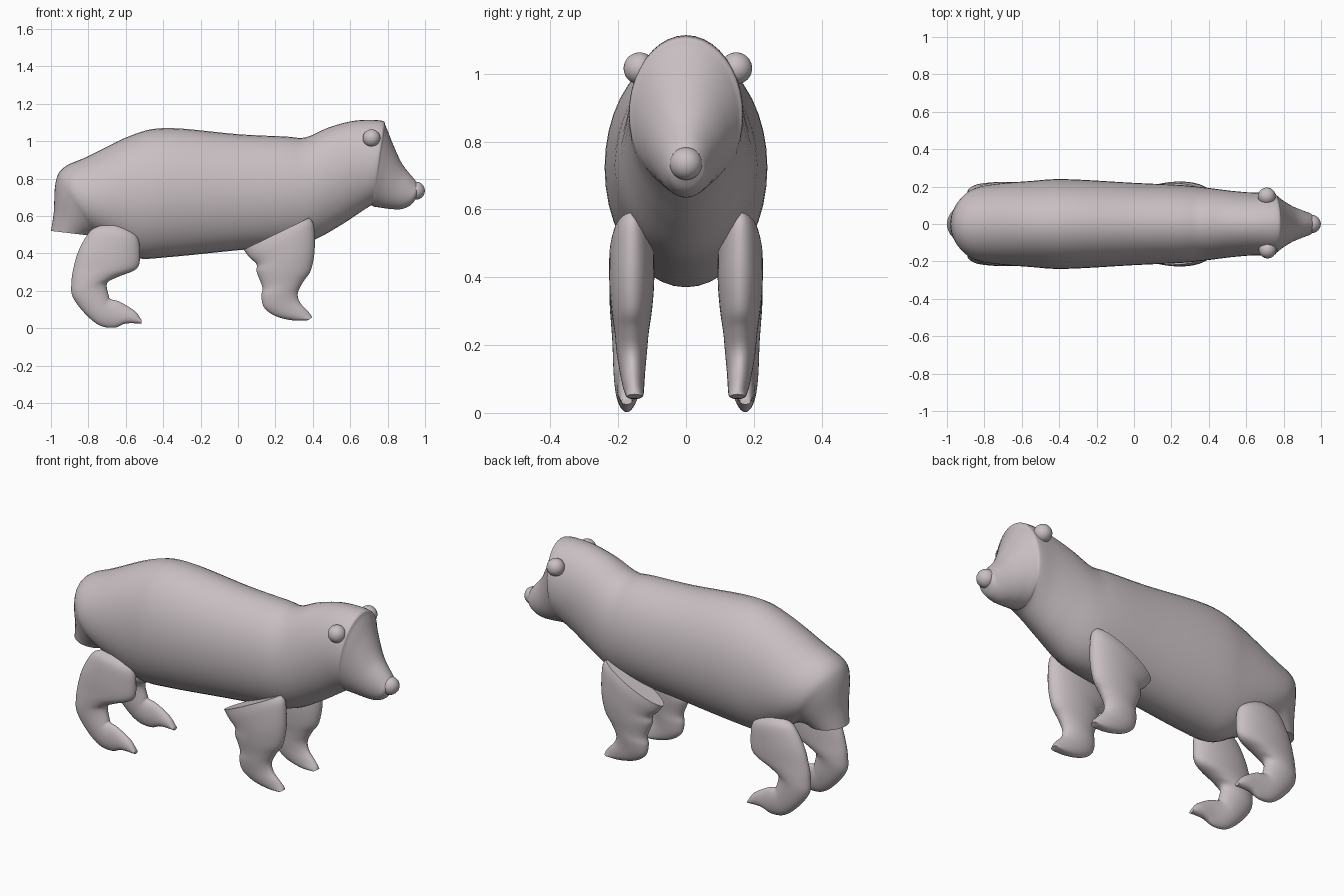
import bpy, bmesh, math
from mathutils import Vector

fur = bpy.data.materials.new("pale mauve grey")
fur.diffuse_color = (0.58, 0.52, 0.54, 1)


def spline(a, b, c, d, t):
    """Catmull-Rom blend of four section rows."""
    return [0.5 * (2*q + (r - p)*t + (2*p - 5*q + 4*r - s)*t*t + (3*q - p - 3*r + s)*t**3)
            for p, q, r, s in zip(a, b, c, d)]


def finish(name, bm):
    bmesh.ops.recalc_face_normals(bm, faces=bm.faces)
    me = bpy.data.meshes.new(name)
    bm.to_mesh(me)
    bm.free()
    me.materials.append(fur)
    ob = bpy.data.objects.new(name, me)
    bpy.context.collection.objects.link(ob)
    bpy.ops.object.select_all(action='DESELECT')
    ob.select_set(True)
    bpy.context.view_layer.objects.active = ob
    bpy.ops.object.shade_smooth_by_angle(angle=math.radians(45))
    return ob


def loft(name, rows, side=1, steps=5, n=40):
    """Rows: x, z of one end of the ellipse, x, z of the other, centre y, half width."""
    n_rows = len(rows)
    fine = []
    for i in range(n_rows - 1):
        quad = [rows[max(0, min(n_rows - 1, i + k))] for k in (-1, 0, 1, 2)]
        fine += [spline(*quad, s / steps) for s in range(steps)]
    fine.append(rows[-1])
    bm = bmesh.new()
    rings = []
    for x1, z1, x2, z2, y, w in fine:
        mid = Vector(((x1 + x2) / 2, y * side, (z1 + z2) / 2))
        arm = Vector(((x1 - x2) / 2, 0, (z1 - z2) / 2))
        rings.append([bm.verts.new(mid + arm * math.cos(a) + Vector((0, w * math.sin(a), 0)))
                      for a in (math.tau * j / n for j in range(n))])
    for p, q in zip(rings, rings[1:]):
        for j in range(n):
            k = (j + 1) % n
            bm.faces.new((p[j], p[k], q[k], q[j]))
    bm.faces.new(rings[0])
    bm.faces.new(rings[-1])
    return finish(name, bm)


def ball(name, centre, r):
    bm = bmesh.new()
    bmesh.ops.create_uvsphere(bm, u_segments=32, v_segments=20, radius=r)
    bmesh.ops.translate(bm, verts=bm.verts, vec=centre)
    return finish(name, bm)


# body, from the drooping rump to the snout
loft("body", [
    (-1.00, .52, -.79, .495, 0, .10), (-.985, .62, -.78, .495, 0, .125),
    (-.975, .78, -.75, .49, 0, .165), (-.93, .86, -.73, .48, 0, .195),
    (-.80, .92, -.66, .44, 0, .215), (-.56, 1.035, -.54, .375, 0, .23),
    (-.37, 1.07, -.37, .38, 0, .24), (0, 1.037, 0, .417, 0, .22),
    (.25, 1.025, .25, .44, 0, .208), (.36, 1.02, .40, .47, 0, .195),
    (.49, 1.075, .54, .545, 0, .178), (.63, 1.11, .64, .61, 0, .168),
    (.765, 1.11, .71, .655, 0, .168), (.79, 1.08, .725, .65, 0, .155),
    (.83, .98, .76, .645, 0, .125), (.88, .875, .81, .638, 0, .095),
    (.94, .80, .87, .636, 0, .07), (.965, .765, .92, .655, 0, .055),
    (.965, .74, .95, .69, 0, .035)])

# legs, hip or shoulder down to the toe
front = [
    (.03, .42, .38, .59, .16, .058), (.06, .38, .405, .55, .16, .066),
    (.10, .34, .41, .42, .16, .066), (.10, .30, .39, .31, .16, .060),
    (.13, .22, .35, .25, .16, .050), (.125, .17, .32, .19, .16, .045),
    (.14, .11, .33, .14, .158, .038), (.20, .065, .37, .095, .155, .032),
    (.29, .042, .39, .07, .152, .027), (.37, .042, .395, .055, .152, .022)]
rear = [
    (-.73, .55, -.62, .55, .165, .02), (-.79, .52, -.54, .49, .165, .05),
    (-.85, .42, -.525, .40, .165, .060), (-.88, .32, -.54, .32, .165, .060),
    (-.89, .25, -.64, .275, .165, .056), (-.885, .17, -.70, .24, .167, .050),
    (-.82, .08, -.69, .17, .17, .044), (-.74, .015, -.68, .155, .173, .037),
    (-.66, .003, -.63, .14, .175, .030), (-.60, .025, -.55, .09, .175, .026),
    (-.515, .025, -.515, .042, .175, .016)]
for side, label in ((1, "left"), (-1, "right")):
    loft("front_leg_" + label, front, side)
    loft("rear_leg_" + label, rear, side)

# ears, nose and the single small eye
ball("ear_left", (.71, .148, 1.016), .047)
ball("ear_right", (.714, -.137, 1.016), .047)
ball("nose", (.951, 0, .735), .048)
ball("eye", (.79, .087, .943), .013)
